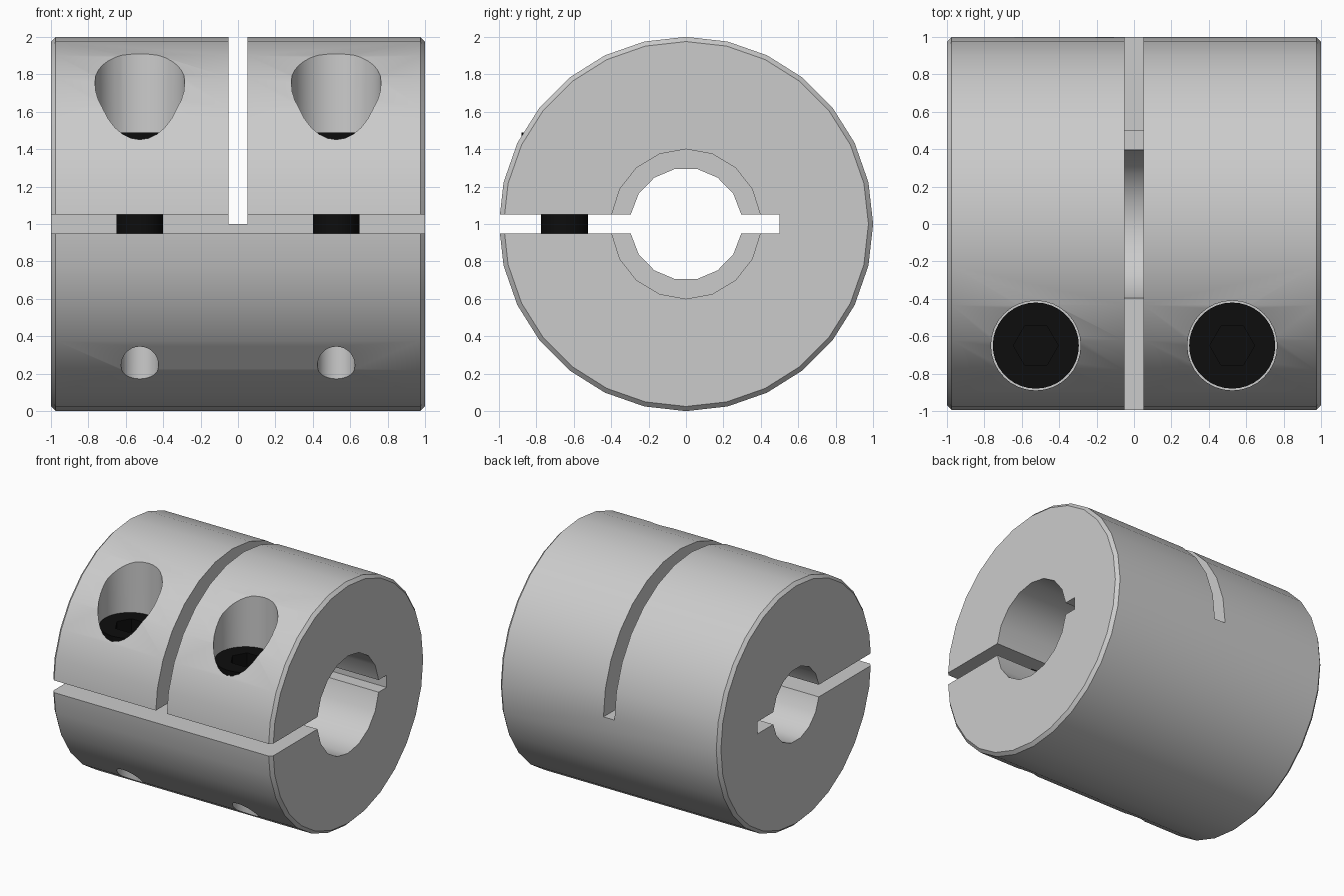
import bpy, bmesh
from math import sin, cos, pi, asin, radians

if "Cube" in bpy.data.objects:
    bpy.data.objects.remove(bpy.data.objects["Cube"])

CZ = 1.0          # height of the shaft axis
SLIT = 0.05       # half width of the slots
SX, SY = 0.525, -0.65   # screw position


def solid(name, loops):
    """Closed skin through a series of equal-length loops, capped at both ends."""
    bm = bmesh.new()
    rings = [[bm.verts.new(p) for p in loop] for loop in loops]
    n = len(rings[0])
    for a, b in zip(rings, rings[1:]):
        for i in range(n):
            j = (i + 1) % n
            bm.faces.new((a[i], a[j], b[j], b[i]))
    bm.faces.new(rings[0])
    bm.faces.new(rings[-1])
    bmesh.ops.recalc_face_normals(bm, faces=bm.faces)
    me = bpy.data.meshes.new(name)
    bm.to_mesh(me)
    bm.free()
    ob = bpy.data.objects.new(name, me)
    bpy.context.collection.objects.link(ob)
    return ob


def disc_x(r, x, n=28):
    return [(x, r * sin(2 * pi * i / n), CZ + r * cos(2 * pi * i / n)) for i in range(n)]


def disc_z(cx, r, z, n=32):
    return [(cx + r * cos(2 * pi * i / n), SY + r * sin(2 * pi * i / n), z) for i in range(n)]


def hex_z(cx, r, z, n):
    pts = []
    for i in range(n):
        a = 2 * pi * i / n
        d = r * cos(pi / 6) / cos(a % (pi / 3) - pi / 6)
        pts.append((cx + d * cos(a), SY + d * sin(a), z))
    return pts


def half_arc(r, n, start):
    """Arc from one edge of the slit to the other."""
    a0 = asin(SLIT / r)
    step = (pi - 2 * a0) / n
    return [(r * cos(start + a0 + i * step), r * sin(start + a0 + i * step)) for i in range(n + 1)]


def prism_x(name, outline, x0, x1):
    return solid(name, [[(x, y, CZ + z) for y, z in outline] for x in (x0, x1)])


def box(name, x, y0, y1, z0, z1):
    return solid(name, [[(-x, y0, z), (x, y0, z), (x, y1, z), (-x, y1, z)] for z in (z0, z1)])


def activate(ob):
    bpy.ops.object.select_all(action='DESELECT')
    ob.select_set(True)
    bpy.context.view_layer.objects.active = ob


def cut(ob, cutter):
    activate(ob)
    m = ob.modifiers.new("cut", 'BOOLEAN')
    m.operation, m.solver, m.object = 'DIFFERENCE', 'EXACT', cutter
    bpy.ops.object.modifier_apply(modifier=m.name)
    bpy.data.objects.remove(cutter)


# Chamfered coupling body
body = solid("coupling_body", [disc_x(r, x) for r, x in
                               ((0.975, -1), (1, -0.975), (1, 0.975), (0.975, 1))])

# Small bore joined with the clamping slit, full length
keyhole = (half_arc(0.3, 7, 0) + [(-1.1, SLIT), (-1.1, -SLIT)]
           + half_arc(0.3, 7, pi) + [(0.5, -SLIT), (0.5, SLIT)])
cut(body, prism_x("keyhole_cutter", keyhole, -1.1, 1.1))

# Larger bore from the right end to the cross slot
cut(body, prism_x("bore_cutter", half_arc(0.4, 8, 0) + half_arc(0.4, 8, pi), -SLIT, 1.1))

# Cross slot through the upper half
cut(body, box("slot_cutter", SLIT, -1.1, 1.1, CZ, 2.1))

black = bpy.data.materials.new("black_steel")
black.diffuse_color = (0.004, 0.004, 0.004, 1)
black.use_nodes = True
black.node_tree.nodes["Principled BSDF"].inputs["Base Color"].default_value = black.diffuse_color

for side, x in (("left", -SX), ("right", SX)):
    # Stepped screw hole: head pocket, clearance, lower hole
    cut(body, solid("hole_cutter", [disc_z(x, r, z) for r, z in
                    ((0.1, -0.1), (0.1, 1.0), (0.13, 1.0), (0.13, 1.24), (0.24, 1.24), (0.24, 2.1))]))
    # Cap screw with hex socket
    n = 36
    loops = [disc_z(x, r, z, n) for r, z in
             ((0.1, 0.5), (0.125, 0.525), (0.125, 1.24), (0.23, 1.24), (0.23, 1.49))]
    loops += [hex_z(x, 0.12, 1.49, n), hex_z(x, 0.12, 1.38, n)]
    screw = solid("clamp_screw_" + side, loops)
    screw.data.materials.append(black)
    activate(screw)
    bpy.ops.object.shade_smooth_by_angle(angle=radians(30))

activate(body)
bpy.ops.object.shade_smooth_by_angle(angle=radians(30))
